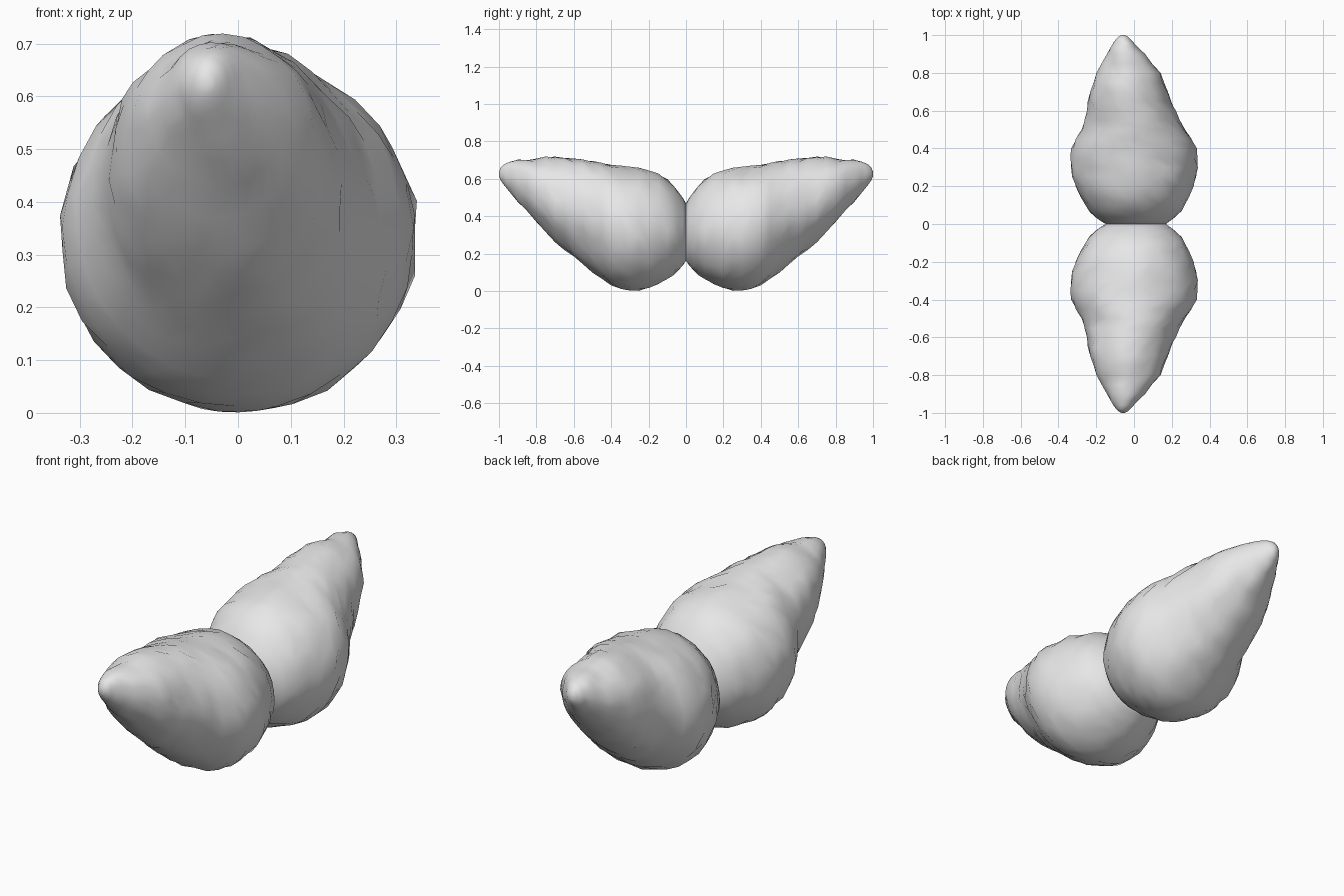
import bpy
import bmesh
import math
from mathutils import Vector, noise

cube = bpy.data.objects.get("Cube")
if cube:
    bpy.data.objects.remove(cube, do_unlink=True)

SIDES = 30
STEPS = 2  # rings made between neighbouring stations

# Stations along one lobe: distance from the joint, left, right, bottom, top
STATIONS = [
    (0, -.15, .17, .16, .47),
    (.04, -.21, .22, .11, .53),
    (.1, -.26, .27, .065, .595),
    (.2, -.31, .315, .015, .645),
    (.3, -.335, .335, .002, .66),
    (.4, -.33, .33, .03, .675),
    (.5, -.275, .27, .1, .69),
    (.6, -.25, .215, .18, .705),
    (.7, -.235, .18, .27, .715),
    (.8, -.195, .135, .37, .707),
    (.9, -.14, .055, .48, .7),
    (.96, -.11, .0, .55, .685),
    (.99, -.085, -.03, .59, .66),
    (1, -.065, -.05, .615, .635),
]

# One plain grey for the whole surface
grey = bpy.data.materials.new("light_grey")
grey.diffuse_color = (.8, .8, .8, 1)
grey.use_nodes = True
grey.node_tree.nodes["Principled BSDF"].inputs["Base Color"].default_value = (.8, .8, .8, 1)


def spline(a, b, c, d, t):
    """Smooth value between b and c."""
    return b + t / 2 * (c - a + t * (2 * a - 5 * b + 4 * c - d + t * (3 * (b - c) + d - a)))


def stations():
    """Yield the stations with smooth steps filled in between them."""
    last = len(STATIONS) - 1
    for i in range(last):
        around = [STATIONS[min(max(i + k, 0), last)] for k in (-1, 0, 1, 2)]
        for s in range(STEPS):
            yield [spline(*values, s / STEPS) for values in zip(*around)]
    yield STATIONS[-1]


def make_lobe(name, side):
    """Loft a lumpy teardrop from the joint out to its raised tip."""
    bm = bmesh.new()
    rings = []
    for dist, left, right, bottom, top in stations():
        centre = Vector(((left + right) / 2, dist, (bottom + top) / 2))
        ring = []
        for k in range(SIDES):
            angle = math.tau * (k + len(rings) % 2 / 2) / SIDES
            offset = Vector(((right - left) / 2 * math.cos(angle), 0,
                             (top - bottom) / 2 * math.sin(angle)))
            # Rough skin, fading out at the joint and the tip
            point = centre + offset
            fade = min(1, dist * 8, (1 - dist) * 8)
            bump = .009 * noise.noise(point * 9) + .011 * noise.noise(point * 23)
            point += offset.normalized() * bump * fade
            ring.append(bm.verts.new((point.x, side * point.y, max(point.z, 0))))
        rings.append(ring)

    # Skin between rings, then close both ends
    for a, b in zip(rings, rings[1:]):
        for k in range(SIDES):
            n = (k + 1) % SIDES
            bm.faces.new((a[k], a[n], b[n], b[k]))
    bm.faces.new(rings[0])
    bm.faces.new(rings[-1])
    bmesh.ops.recalc_face_normals(bm, faces=bm.faces)

    mesh = bpy.data.meshes.new(name)
    bm.to_mesh(mesh)
    bm.free()
    mesh.materials.append(grey)
    obj = bpy.data.objects.new(name, mesh)
    bpy.context.collection.objects.link(obj)
    bpy.ops.object.select_all(action="DESELECT")
    obj.select_set(True)
    bpy.context.view_layer.objects.active = obj
    bpy.ops.object.shade_smooth_by_angle(angle=math.radians(40))


# Two mirrored lobes meeting at a flat joint
make_lobe("front_lobe", -1)
make_lobe("back_lobe", 1)
